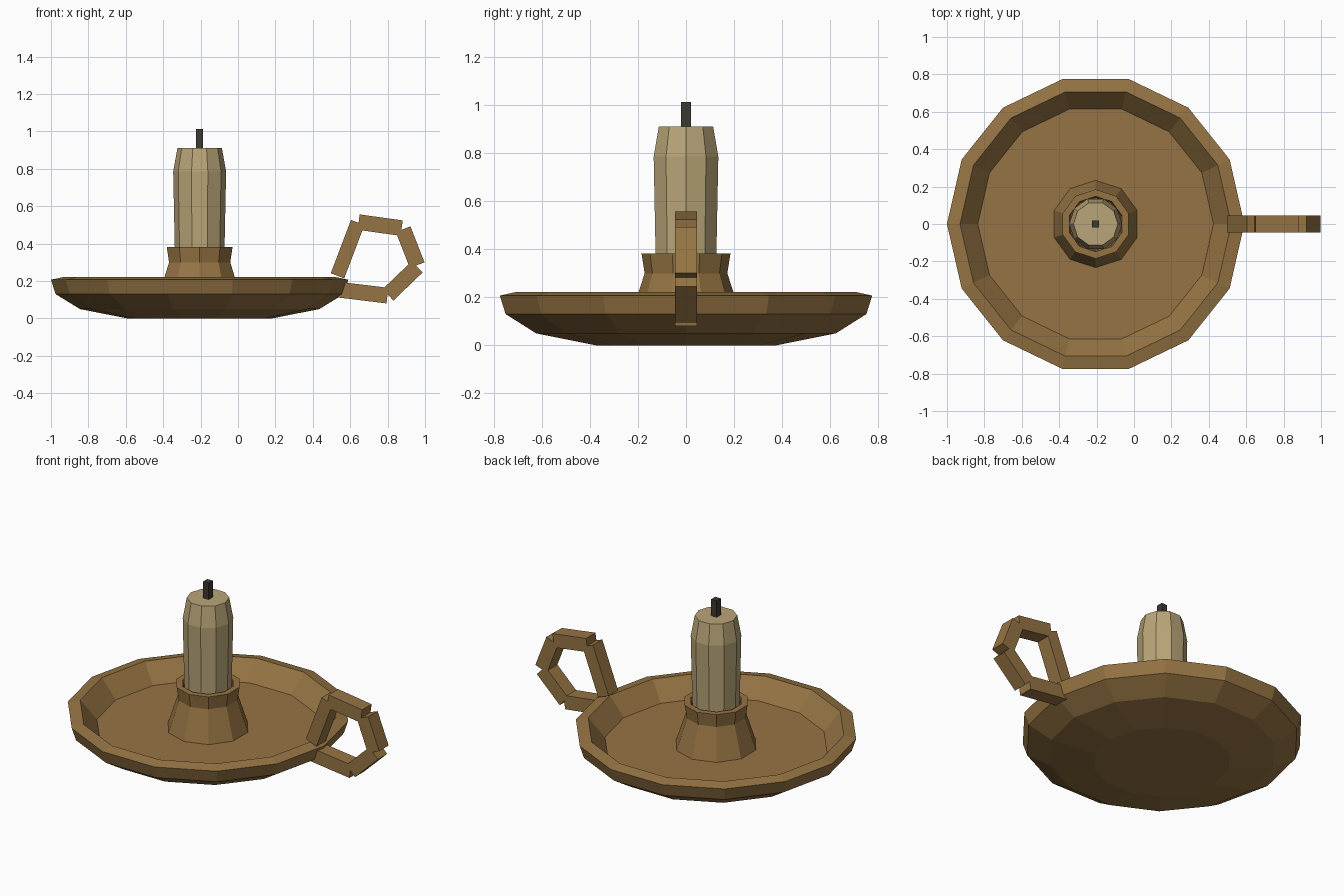
import bpy
import bmesh
from math import cos, sin, pi
from mathutils import Vector, Matrix

cube = bpy.data.objects.get("Cube")
if cube:
    bpy.data.objects.remove(cube, do_unlink=True)

CENTRE_X = -0.205


def make_material(name, rgb):
    mat = bpy.data.materials.new(name)
    mat.use_nodes = True
    mat.diffuse_color = (*rgb, 1)
    mat.node_tree.nodes["Principled BSDF"].inputs["Base Color"].default_value = (*rgb, 1)
    return mat


brass = make_material("aged brass", (0.305, 0.175, 0.057))
wax = make_material("tan wax", (0.485, 0.376, 0.188))
char = make_material("charred wick", (0.048, 0.04, 0.032))


def finish(name, bm, mat):
    bmesh.ops.recalc_face_normals(bm, faces=bm.faces)
    mesh = bpy.data.meshes.new(name)
    bm.to_mesh(mesh)
    bm.free()
    mesh.materials.append(mat)
    obj = bpy.data.objects.new(name, mesh)
    bpy.context.collection.objects.link(obj)
    return obj


def lathe(name, profile, sides, mat, turn=0.0):
    """Faceted solid of revolution from (radius, height) points, capped at both ends."""
    bm = bmesh.new()
    rings = []
    for r, z in profile:
        angles = [turn + 2 * pi * i / sides for i in range(sides)]
        rings.append([bm.verts.new((CENTRE_X + r * cos(a), r * sin(a), z)) for a in angles])
    for low, high in zip(rings, rings[1:]):
        for i in range(sides):
            j = (i + 1) % sides
            bm.faces.new((low[i], low[j], high[j], high[i]))
    bm.faces.new(rings[0])
    bm.faces.new(rings[-1])
    return finish(name, bm, mat)


def bar(name, start, end, thickness, width, mat):
    """Square-ended bar between two (x, z) points in the y = 0 plane."""
    a, b = Vector((start[0], 0, start[1])), Vector((end[0], 0, end[1]))
    along = b - a
    turn = along.to_track_quat('X', 'Z').to_matrix().to_4x4()
    size = Matrix.Diagonal((along.length, width, thickness, 1))
    bm = bmesh.new()
    bmesh.ops.create_cube(bm, size=1, matrix=Matrix.Translation((a + b) / 2) @ turn @ size)
    return finish(name, bm, mat)


# Shallow dish with a bevelled rim and sunken floor
lathe("dish", [(0.385, 0), (0.64, 0.05), (0.77, 0.13), (0.795, 0.207),
               (0.725, 0.222), (0.63, 0.11)], 14, brass)

# Flared socket, waisted below its lip
lathe("candle_socket", [(0.235, 0.105), (0.172, 0.3), (0.185, 0.382),
                        (0.148, 0.382), (0.14, 0.34)], 10, brass, pi / 2)

# Candle and wick
lathe("candle", [(0.132, 0.33), (0.1415, 0.785), (0.119, 0.91)], 10, wax)
bar("wick", (CENTRE_X, 0.88), (CENTRE_X, 1.012), 0.038, 0.04, char)

# Ring handle made of five straight bars
bars = {
    "handle_inner_bar": ((0.532, 0.228), (0.64, 0.513), 0.077),
    "handle_top_bar": ((0.645, 0.515), (0.875, 0.483), 0.083),
    "handle_upper_outer_bar": ((0.883, 0.477), (0.958, 0.285), 0.084),
    "handle_lower_outer_bar": ((0.958, 0.276), (0.802, 0.126), 0.084),
    "handle_bottom_bar": ((0.53, 0.155), (0.799, 0.122), 0.084),
}
for name, (start, end, thickness) in bars.items():
    bar(name, start, end, thickness, 0.092, brass)
